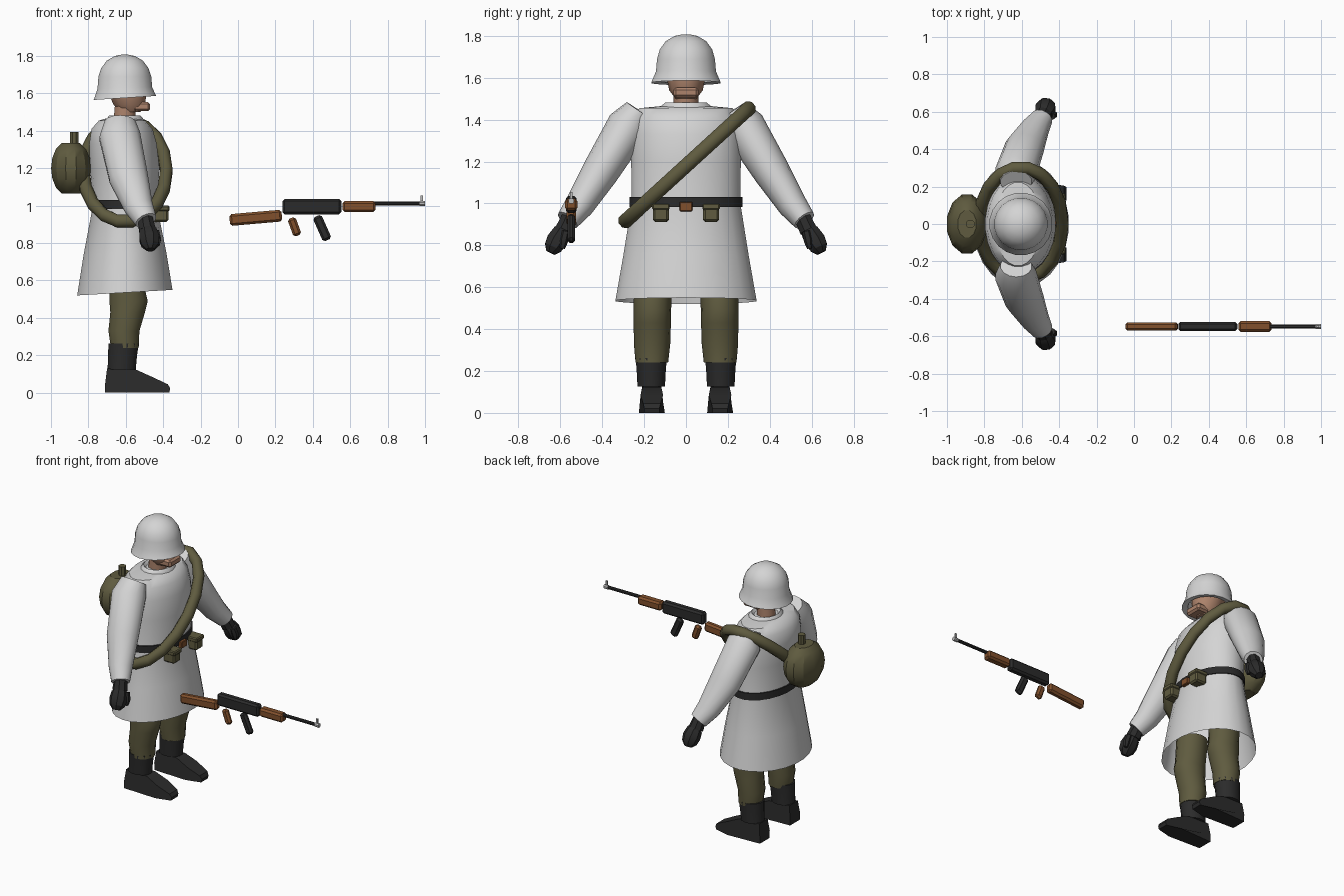
import bpy, bmesh, math
from mathutils import Vector as V, Matrix

if "Cube" in bpy.data.objects:
    bpy.data.objects.remove(bpy.data.objects["Cube"])


def colour(name, r, g, b):
    m = bpy.data.materials.new(name)
    m.diffuse_color = (r, g, b, 1)
    m.use_nodes = True
    m.node_tree.nodes["Principled BSDF"].inputs["Base Color"].default_value = m.diffuse_color
    return m


WHITE = colour("winter_white", .66, .66, .66)
OLIVE = colour("olive_cloth", .115, .105, .05)
BLACK = colour("black_leather", .024, .024, .024)
WOOD = colour("brown_wood", .22, .08, .025)
SKIN = colour("skin", .42, .23, .15)
STEEL = colour("light_steel", .5, .5, .5)


def finish(name, bm, mat, smooth=40):
    bmesh.ops.recalc_face_normals(bm, faces=bm.faces)
    me = bpy.data.meshes.new(name)
    bm.to_mesh(me)
    bm.free()
    me.materials.append(mat)
    ob = bpy.data.objects.new(name, me)
    bpy.context.collection.objects.link(ob)
    if smooth:
        bpy.ops.object.select_all(action='DESELECT')
        ob.select_set(True)
        bpy.context.view_layer.objects.active = ob
        bpy.ops.object.shade_smooth_by_angle(angle=math.radians(smooth))
    return ob


def loft(name, rings, n, mat, caps=(True, True), loop=False, smooth=40):
    """Skin a list of (centre, u, v) elliptical rings."""
    bm = bmesh.new()
    rows = []
    for c, u, v in rings:
        rows.append([bm.verts.new(V(c) + V(u) * math.cos(a) + V(v) * math.sin(a))
                     for a in (2 * math.pi * (i + .5) / n for i in range(n))])
    pairs = list(zip(rows, rows[1:])) + ([(rows[-1], rows[0])] if loop else [])
    for a, b in pairs:
        for i in range(n):
            j = (i + 1) % n
            bm.faces.new((a[i], a[j], b[j], b[i]))
    if not loop:
        if caps[0]:
            bm.faces.new(rows[0])
        if caps[1]:
            bm.faces.new(rows[-1])
    return finish(name, bm, mat, smooth)


def upright(name, rows, n, mat, **kw):
    """Rows are (z, x, y, rx, ry, forward rise)."""
    return loft(name, [((x, y, z), (rx, 0, t), (0, ry, 0)) for z, x, y, rx, ry, t in rows], n, mat, **kw)


def limb(name, rows, n, mat, **kw):
    """Rows are (x, y, z, x radius, cross radius); rings follow the path."""
    pts = [V(r[:3]) for r in rows]
    rings = []
    for i, r in enumerate(rows):
        d = (pts[min(i + 1, len(pts) - 1)] - pts[max(i - 1, 0)]).normalized()
        u = (V((1, 0, 0)) - d * d.x).normalized()
        rings.append((pts[i], u * r[3], d.cross(u) * r[4]))
    return loft(name, rings, n, mat, **kw)


def box(name, c, size, mat, pitch=0, bevel=.012):
    bm = bmesh.new()
    bmesh.ops.create_cube(bm, size=1)
    bmesh.ops.scale(bm, vec=size, verts=bm.verts)
    if bevel:
        bmesh.ops.bevel(bm, geom=bm.edges[:], offset=bevel, segments=1, affect='EDGES')
    bmesh.ops.transform(bm, matrix=Matrix.Translation(c) @ Matrix.Rotation(math.radians(pitch), 4, 'Y'),
                        verts=bm.verts)
    return finish(name, bm, mat, 0)


# Coat, open at the hem
X = -.605
upright("coat", [(.535, X, 0, .257, .34, .015), (.75, X, 0, .222, .302, .01),
                 (1.0, X, 0, .172, .262, 0), (1.2, X, 0, .187, .264, 0),
                 (1.33, X - .01, 0, .182, .262, 0), (1.41, X - .015, 0, .165, .25, 0),
                 (1.455, X - .015, 0, .125, .225, 0), (1.465, X - .015, 0, .09, .12, 0)],
        24, WHITE, caps=(False, True))
upright("collar", [(1.44, X, 0, .105, .13, 0), (1.465, X, 0, .1, .122, 0),
                   (1.482, X, 0, .085, .1, 0), (1.46, X, 0, .065, .08, 0)], 16, WHITE, caps=(False, False))

# Belt, buckle and pouches
upright("belt", [(.983, X, 0, .183, .272, 0), (1.03, X, 0, .183, .272, 0),
                 (1.03, X, 0, .165, .25, 0), (.983, X, 0, .165, .25, 0)], 24, BLACK, loop=True, smooth=30)
box("buckle", (-.42, 0, .985), (.03, .06, .045), WOOD, bevel=.004)
for s in (-1, 1):
    box("belt_pouch", (-.415, s * .12, .95), (.085, .076, .075), OLIVE, bevel=.01)
    box("pouch_flap", (-.413, s * .12, .985), (.092, .084, .03), OLIVE, bevel=.006)

# Head, jaw and neck
upright("neck", [(1.43, -.61, 0, .06, .06, 0), (1.55, -.6, 0, .06, .06, 0)], 10, SKIN)
upright("head", [(1.5, -.575, 0, .055, .05, 0), (1.54, -.58, 0, .09, .08, 0),
                 (1.64, -.6, 0, .115, .1, 0), (1.72, -.605, 0, .09, .08, 0)], 10, SKIN)
box("chin", (-.515, 0, 1.53), (.09, .12, .05), SKIN, bevel=.012)

# Helmet with flared brim and hollow underside
upright("helmet", [(1.64, X, 0, .115, .115, 0), (1.585, X, 0, .13, .13, .01),
                   (1.576, X, 0, .169, .168, .011), (1.588, X, 0, .164, .163, .01),
                   (1.63, X, 0, .148, .145, .004), (1.69, X, 0, .143, .14, 0),
                   (1.735, X, 0, .128, .127, 0), (1.775, X, 0, .098, .098, 0),
                   (1.8, X, 0, .055, .055, 0), (1.808, X, 0, .015, .015, 0)],
        20, WHITE, caps=(False, True))

for s in (-1, 1):
    # Sleeve and mitten
    limb("sleeve", [(-.63, s * .225, 1.445, .085, .07), (-.632, s * .275, 1.37, .112, .102),
                    (-.585, s * .41, 1.15, .106, .088), (-.53, s * .51, .99, .078, .07),
                    (-.492, s * .565, .92, .06, .056)], 14, WHITE, smooth=50)
    limb("glove_cuff", [(-.497, s * .555, .935, .042, .042), (-.485, s * .585, .87, .048, .045)], 8, BLACK)
    limb("mitten", [(-.488, s * .58, .885, .03, .028), (-.482, s * .592, .865, .05, .046),
                    (-.474, s * .615, .825, .058, .054), (-.47, s * .635, .79, .05, .046),
                    (-.468, s * .647, .765, .024, .024)], 8, BLACK, smooth=30)
    limb("thumb", [(-.44, s * .575, .865, .02, .02), (-.43, s * .585, .82, .022, .022),
                   (-.43, s * .59, .785, .012, .012)], 6, BLACK)
    # Trousers
    upright("trouser_leg", [(.24, X, s * .163, .076, .078, 0), (.33, X - .005, s * .162, .085, .087, 0),
                            (.43, -.59, s * .161, .095, .089, 0), (.49, -.585, s * .161, .105, .09, 0),
                            (.54, -.59, s * .16, .098, .091, 0), (.7, -.6, s * .155, .1, .095, 0)], 14, OLIVE)
    # Boot shaft
    upright("boot_shaft", [(.125, -.622, s * .166, .078, .068, 0), (.2, -.617, s * .166, .08, .072, 0),
                           (.262, -.612, s * .166, .084, .077, 0)], 12, BLACK)
    # Shoe: side profile with narrower top and tapered toe
    bm = bmesh.new()
    prof = [(-.71, 0, .052), (-.71, .05, .054), (-.7, .13, .045), (-.545, .123, .045),
            (-.46, .085, .054), (-.375, .045, .042), (-.362, .022, .036), (-.368, 0, .036), (-.47, 0, .062)]
    sides = [[bm.verts.new((x, s * .163 + k * w, z)) for x, z, w in prof] for k in (-1, 1)]
    for f in sides:
        bm.faces.new(f)
    for i in range(len(prof)):
        j = (i + 1) % len(prof)
        bm.faces.new((sides[0][i], sides[0][j], sides[1][j], sides[1][i]))
    finish("shoe", bm, BLACK, 25)

# Rolled blanket slung over the left shoulder
N = 18
mid, fwd, diag = V((X, .005, 1.185)), V((.222, 0, 0)), V((0, .298, .272))
normal = fwd.cross(diag).normalized()
rings = []
for i in range(N):
    a = 2 * math.pi * i / N
    p = fwd * math.cos(a) + diag * math.sin(a)
    out = (fwd * (math.cos(a) / fwd.length) + diag * (math.sin(a) / diag.length)).normalized()
    rings.append((mid + p, out * .036, normal * .037))
loft("blanket_roll", rings, 8, OLIVE, loop=True, smooth=50)

# Canteen on the back with its cap
rows = []
for i in range(1, 8):
    a = math.pi * i / 8
    k = math.sin(a) ** .8
    rows.append((1.2 - .145 * math.cos(a), -.893, 0, .11 * k, .162 * k, 0))
upright("canteen", rows, 12, OLIVE, smooth=25)
upright("canteen_cap", [(1.3, -.875, 0, .024, .024, 0), (1.395, -.875, 0, .024, .024, 0)], 8, OLIVE)

# Rifle floating in front of the right hand
Y = -.548
box("rifle_stock", (.095, Y, .935), (.28, .045, .063), WOOD, pitch=-5)
box("rifle_receiver", (.395, Y, .995), (.315, .05, .082), BLACK)
box("rifle_handguard", (.647, Y, .995), (.178, .058, .058), WOOD)
box("rifle_grip", (.302, Y, .887), (.045, .036, .1), WOOD, pitch=-20)
box("rifle_magazine", (.45, Y, .88), (.05, .036, .14), BLACK, pitch=-24)
loft("rifle_barrel", [((x, Y, 1.012), (0, .011, 0), (0, 0, .011)) for x in (.72, .985)], 8, BLACK)
loft("rifle_muzzle", [((x, Y, 1.012), (0, .014, 0), (0, 0, .014)) for x in (.97, 1.0)], 8, STEEL)
box("rifle_front_sight", (.982, Y, 1.032), (.012, .01, .045), STEEL, bevel=0)
